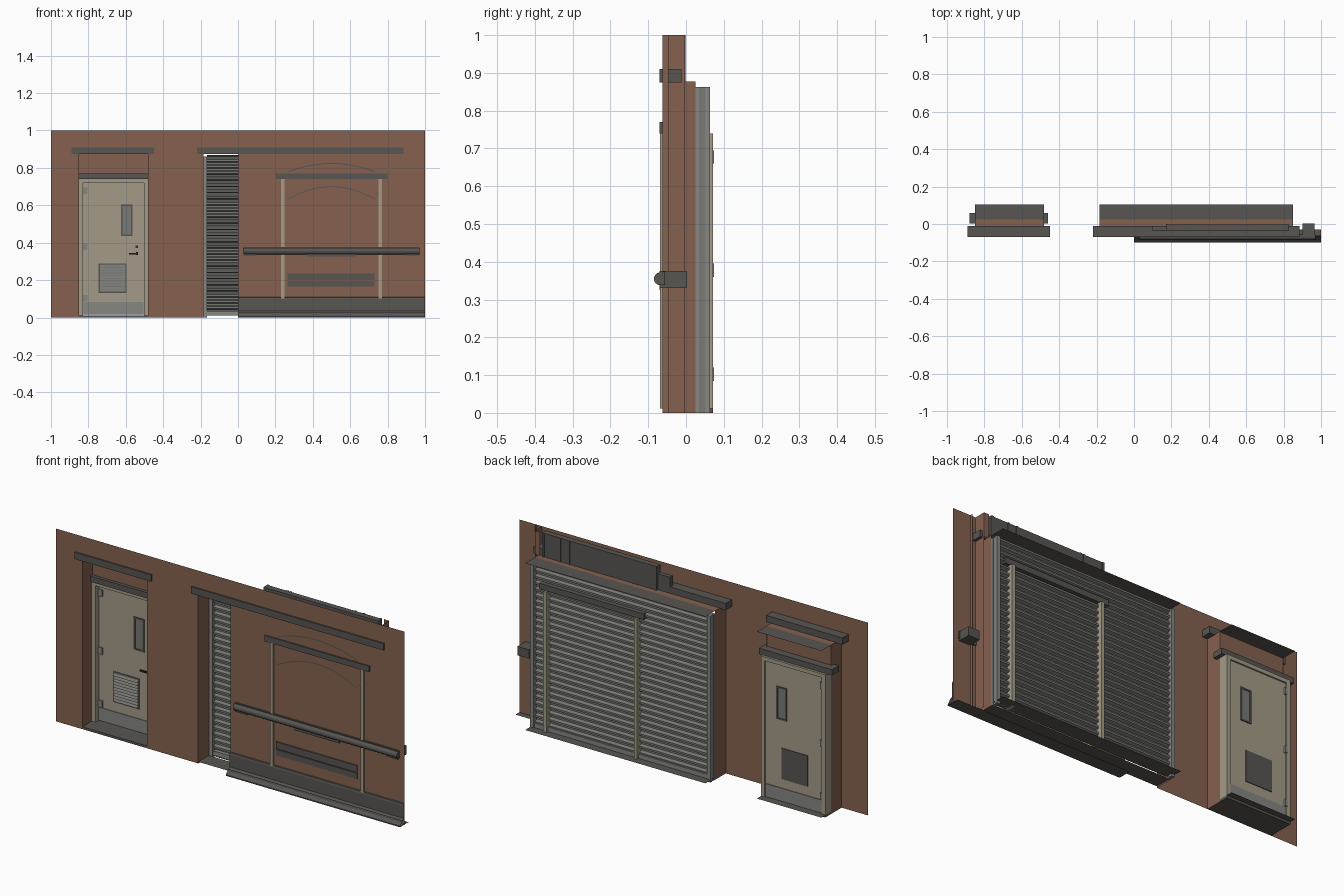
import bpy, math

if "Cube" in bpy.data.objects:
    bpy.data.objects.remove(bpy.data.objects["Cube"])

def mat(name, r, g, b):
    m = bpy.data.materials.new(name)
    m.diffuse_color = (r, g, b, 1)
    m.use_nodes = True
    m.node_tree.nodes["Principled BSDF"].inputs["Base Color"].default_value = m.diffuse_color
    return m

BROWN = mat("brown_wall", .235, .12, .078)
DARK = mat("dark_grey", .095, .092, .084)
GREY = mat("shutter_grey", .19, .19, .178)
PALE = mat("pale_steel", .24, .24, .225)
CREAM = mat("cream_paint", .37, .33, .245)
BLACK = mat("black_metal", .025, .025, .025)

def make(name, verts, faces, m):
    me = bpy.data.meshes.new(name)
    me.from_pydata(verts, [], faces)
    me.materials.append(m)
    ob = bpy.data.objects.new(name, me)
    bpy.context.collection.objects.link(ob)
    return ob

def boxes(name, m, *specs):
    """Boxes given as x0,x1,y0,y1,z0,z1; a zero size on one axis makes a flat sheet."""
    verts, faces = [], []
    for x0, x1, y0, y1, z0, z1 in specs:
        n = len(verts)
        if x0 == x1:
            verts += [(x0, y0, z0), (x0, y1, z0), (x0, y1, z1), (x0, y0, z1)]
            faces.append((n, n+1, n+2, n+3))
        elif y0 == y1:
            verts += [(x0, y0, z0), (x1, y0, z0), (x1, y0, z1), (x0, y0, z1)]
            faces.append((n, n+1, n+2, n+3))
        elif z0 == z1:
            verts += [(x0, y0, z0), (x1, y0, z0), (x1, y1, z0), (x0, y1, z0)]
            faces.append((n, n+1, n+2, n+3))
        else:
            verts += [(x, y, z) for z in (z0, z1) for x, y in ((x0, y0), (x1, y0), (x1, y1), (x0, y1))]
            faces += [tuple(n+i for i in f) for f in ((3, 2, 1, 0), (4, 5, 6, 7), (0, 1, 5, 4),
                                                      (1, 2, 6, 5), (2, 3, 7, 6), (3, 0, 4, 7))]
    return make(name, verts, faces, m)

def sweep_x(name, m, prof, x0, x1, closed=False):
    """Run a (y, z) profile along x."""
    k = len(prof)
    verts = [(x, y, z) for x in (x0, x1) for y, z in prof]
    faces = [(i, (i+1) % k, (i+1) % k + k, i+k) for i in range(k if closed else k-1)]
    if closed:
        faces += [tuple(range(k))[::-1], tuple(range(k, 2*k))]
    return make(name, verts, faces, m)

W = -.062          # wall face
DX0, DX1 = -.85, -.48   # door opening
SX0, SX1 = -.185, .85   # shutter opening
TOP = .877

# Wall sheets around the two openings; the right half is a closed panel
boxes("wall", BROWN,
      (-1, DX0, W, W, 0, 1), (DX0, DX1, W, W, TOP, 1), (DX1, SX0, W, W, 0, 1),
      (SX0, 0, W, W, TOP, 1), (0, 1, W, W, 0, 1))

# Reveals behind the openings
for name, a, b in (("door_reveal", DX0, DX1), ("shutter_reveal", SX0, SX1)):
    boxes(name, BROWN, (a, a, W, .025, 0, TOP), (b, b, W, .025, 0, TOP), (a, b, W, .025, TOP, TOP))
    boxes(name + "_plates", DARK, (a, b, .025, .105, TOP, TOP), (a, b, .025, .105, .012, .012),
          (a, b, W, .025, .008, .008))
boxes("door_overpanel", BROWN, (DX0, DX1, .02, .02, .77, TOP))

# Full height post and service panel behind the wall top
boxes("back_post", BROWN, (.87, .87, W, -.003, 0, 1), (.84, .87, -.003, -.003, TOP, 1),
      (.9, .9, W, -.046, 0, 1))
boxes("back_service_panel", DARK, (.17, .83, -.035, -.004, TOP, .999),
      (.10, .29, -.035, -.012, TOP, .96))
boxes("back_service_ribs", DARK, *[(x, x+.012, -.006, -.001, TOP, 1) for x in (.17, .28, .30, .67, .72, .815)])

# Lintel beams
boxes("door_top_beam", DARK, (-.89, -.45, -.07, -.012, .875, .91))
boxes("shutter_top_beam", DARK, (-.22, .885, -.07, -.012, .875, .91))
boxes("door_lintel", DARK, (-.88, -.46, .003, .06, .74, .77))
boxes("window_lintel", DARK, (.2, .8, -.07, .06, .74, .77))

# Roller shutter, corrugated
N, z0, z1 = 26, .015, .868
p = (z1 - z0) / N
prof = []
for i in range(N):
    z = z0 + i*p
    prof += [(.036, z), (.036, z + .3*p), (.052, z + .5*p), (.052, z + .8*p)]
prof.append((.036, z1))
sweep_x("roller_shutter", GREY, prof, -.165, .83)
boxes("shutter_guides", PALE, *[(x, x+.02, a, b, 0, .862) for x in (SX0, SX1 - .02)
                                for a, b in ((.025, .035), (.05, .063))])
boxes("shutter_guide_cores", GREY, *[(x+.003, x+.017, .035, .05, 0, .862) for x in (SX0, SX1 - .02)])
boxes("shutter_bottom_bar", PALE, (-.165, .83, .032, .058, .012, .035))

# Framed bay in front of the shutter
boxes("bay_posts", CREAM, *[(c-.009, c+.009, -.069, .072, 0.012, .74) for c in (.24, .76)])

# Thin arches over the bay
def arch(name, half, zc, ze, th):
    n, v, f = 20, [], []
    for i in range(n+1):
        t = -1 + 2*i/n
        z = zc - (zc - ze)*t*t
        v += [(.5 + half*t, W-.003, z), (.5 + half*t, W-.003, z - th)]
    f = [(2*i, 2*i+1, 2*i+3, 2*i+2) for i in range(n)]
    return make(name, v, f, DARK)
arch("upper_arch", .23, .826, .782, .005)
arch("lower_arch", .23, .702, .636, .005)
for s in (-1, 1):
    y = W - .003
    make("arch_end", [(.5+s*.23, y, .636), (.5+s*.226, y, .632), (.5+s*.25, y, .67), (.5+s*.254, y, .672)],
         [(0, 1, 2, 3)], DARK)

# Long rounded rail with end brackets that pass through the wall
nose = [(-.068 - .017*math.sin(math.pi*i/8), .355 - .017*math.cos(math.pi*i/8)) for i in range(9)]
rail = sweep_x("long_rail", DARK, nose + [(-.055, .375), (-.055, .338)], .03, .97, True)
boxes("rail_brackets", DARK, (.03, .1, -.07, .003, .33, .365), (.9, .965, -.07, .003, .33, .365),
      (.37, .63, -.07, W, .325, .34))
boxes("rail_cap", DARK, (.03, .97, -.07, W, .365, .376), (.9, .965, W, .003, .365, .376))

# Low slatted ledge
boxes("low_ledge", DARK, (.265, .73, -.067, W, .165, .195), (.265, .73, -.069, W, .2, .235))

# Skirting along the right half
sweep_x("skirting", DARK, [(W, .11), (-.068, .108), (-.07, .098), (-.07, .035), (-.078, .025),
                           (-.084, .03), (-.086, .02), (-.1, .006), (-.1, 0)], 0, 1)
boxes("skirting_base", DARK, (0, 1, -.1, -.03, 0, 0))

# Door frame, leaf and kick plate
boxes("door_frame", CREAM, (DX0, DX0+.022, .015, .072, .012, .74), (DX1-.022, DX1, .015, .072, .012, .74),
      (DX0+.022, DX1-.022, .015, .072, .72, .74))
boxes("door_leaf", CREAM, (-.828, -.502, .042, .064, .015, .72))
boxes("kick_plate", PALE, (-.826, -.504, .038, .068, .015, .082))
boxes("door_sill", DARK, (DX0, DX1, W, .072, 0, .012))

# Door window, louvre and fittings
boxes("window_glass", GREY, (-.617, -.573, .040, .066, .443, .597))
boxes("window_trim", DARK, *[s for a, b in ((.037, .042), (.064, .069)) for s in (
    (-.625, -.617, a, b, .435, .605), (-.573, -.565, a, b, .435, .605),
    (-.617, -.573, a, b, .435, .443), (-.617, -.573, a, b, .597, .605))])
boxes("louvre_frame", DARK, (-.745, -.595, .040, .068, .13, .29))
louv = []
for i in range(10):
    z = .138 + i*.0146
    louv += [(.032, z), (.039, z + .011), (.039, z + .0146)]
sweep_x("louvre_slats", GREY, louv, -.738, -.602)
boxes("door_handle", BLACK, (-.582, -.535, .024, .031, .338, .346), (-.545, -.535, .028, .042, .335, .349),
      (-.547, -.535, .036, .042, .372, .386))
boxes("hinges", PALE, *[(-.832, -.805, .036, .043, z, z+.035) for z in (.085, .36, .66)],
      *[(-.832, -.82, .063, .074, z, z+.035) for z in (.085, .36, .66)])
